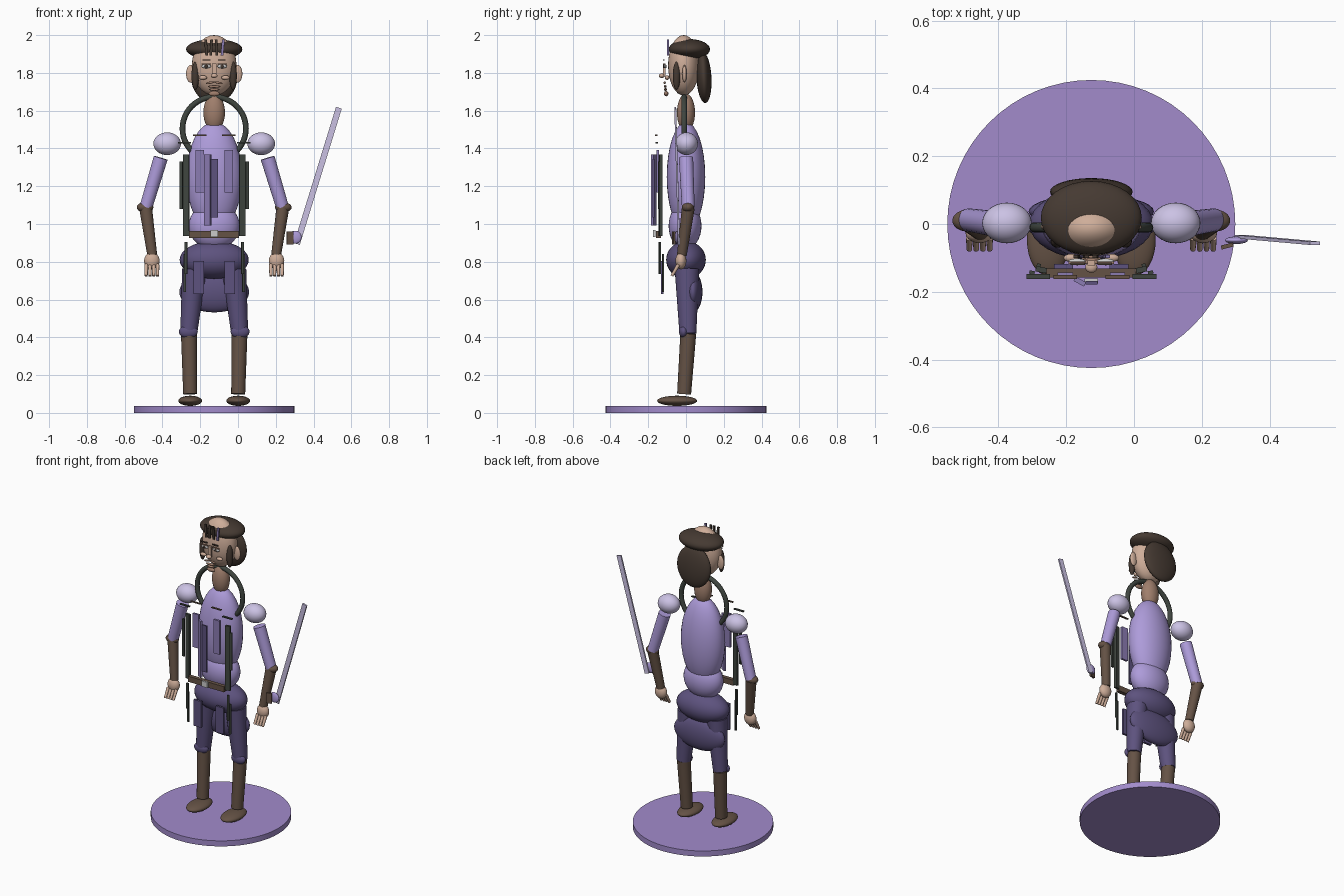
import bpy, math
from mathutils import Vector

CX = -0.126  # the body's own mirror plane


def mat(name, r, g, b):
    m = bpy.data.materials.new(name)
    m.diffuse_color = (r, g, b, 1)
    return m


LAV = mat("lavender", 0.42, 0.33, 0.70)
PALE = mat("pale_lavender", 0.60, 0.54, 0.78)
DARK = mat("dark_purple", 0.11, 0.085, 0.21)
MID = mat("mid_purple", 0.26, 0.20, 0.45)
BROWN = mat("brown", 0.13, 0.085, 0.06)
HAIR = mat("hair", 0.06, 0.042, 0.032)
SKIN = mat("skin", 0.62, 0.42, 0.32)
TAN = mat("neck_skin", 0.35, 0.21, 0.15)
GREEN = mat("dark_green", 0.05, 0.06, 0.05)
BASE = mat("base_purple", 0.36, 0.26, 0.60)
WHITE = mat("eye_white", 0.7, 0.7, 0.72)


def finish(name, m):
    o = bpy.context.object
    o.name = name
    o.data.materials.append(m)
    return o


def ball(name, m, loc, r, rot=(0, 0, 0), seg=32):
    bpy.ops.mesh.primitive_uv_sphere_add(segments=seg, ring_count=seg // 2, location=loc, rotation=rot)
    bpy.context.object.scale = r
    bpy.ops.object.shade_smooth()
    return finish(name, m)


def box(name, m, loc, size, rot=(0, 0, 0)):
    bpy.ops.mesh.primitive_cube_add(size=1, location=loc, rotation=rot)
    bpy.context.object.scale = size
    return finish(name, m)


def limb(name, m, a, b, r1, r2, seg=24):
    a, b = Vector(a), Vector(b)
    bpy.ops.mesh.primitive_cone_add(vertices=seg, radius1=r1, radius2=r2, depth=(b - a).length,
                                    location=(a + b) / 2,
                                    rotation=(b - a).to_track_quat('Z', 'Y').to_euler())
    bpy.ops.object.shade_smooth_by_angle(angle=math.radians(40))
    return finish(name, m)


# base disc
limb("base_disc", BASE, (CX, 0, 0), (CX, 0, 0.037), 0.425, 0.425, 64)

# torso and hips
ball("torso", LAV, (CX, 0, 1.25), (0.148, 0.102, 0.29))
ball("waist", LAV, (CX, -0.005, 0.99), (0.135, 0.087, 0.125))
ball("hips", DARK, (CX, 0, 0.81), (0.183, 0.105, 0.1))
ball("skirt_back", DARK, (CX, 0.037, 0.64), (0.185, 0.05, 0.108))

# neck, collar ring and head
ball("neck", TAN, (CX, 0, 1.59), (0.057, 0.048, 0.1))
bpy.ops.mesh.primitive_torus_add(location=(CX, -0.01, 1.505), rotation=(math.pi / 2, 0, 0),
                                 major_segments=48, minor_segments=12,
                                 major_radius=0.168, minor_radius=0.015)
bpy.ops.object.shade_smooth()
finish("collar_ring", GREEN)
ball("head", SKIN, (CX, -0.012, 1.84), (0.118, 0.083, 0.16))
ball("hair_cap", HAIR, (CX, 0.018, 1.925), (0.149, 0.109, 0.054))
ball("hair_back", HAIR, (CX, 0.095, 1.775), (0.122, 0.04, 0.135), (math.radians(3), 0, 0))

# face centre
box("nose_bridge", SKIN, (CX, -0.115, 1.815), (0.022, 0.015, 0.07))
ball("nose_tip", SKIN, (CX, -0.128, 1.785), (0.018, 0.016, 0.012), seg=16)
ball("upper_lip", TAN, (CX, -0.11, 1.728), (0.035, 0.008, 0.007), seg=16)
ball("lower_lip", TAN, (CX, -0.108, 1.712), (0.028, 0.009, 0.007), seg=16)
ball("chin", TAN, (CX, -0.105, 1.69), (0.03, 0.012, 0.014), seg=16)

# fringe locks
for i, dx in enumerate((-0.043, -0.016, 0.012, 0.045)):
    box("fringe_lock", MID if i == 3 else HAIR, (CX + dx, -0.096, 1.935),
        (0.014, 0.01, 0.085), (0, math.radians((-4, 3, -3, 5)[i]), 0))

# everything that repeats on both sides
for s in (-1, 1):
    X = lambda d: CX + s * d
    side = "right" if s > 0 else "left"

    def n(t):
        return side + "_" + t

    # legs
    ball(n("foot"), BROWN, (X(0.127), -0.047, 0.064), (0.063, 0.106, 0.027))
    limb(n("shin"), BROWN, (X(0.127), -0.01, 0.1), (X(0.134), 0.012, 0.42), 0.037, 0.042)
    ball(n("knee"), DARK, (X(0.137), -0.012, 0.43), (0.05, 0.025, 0.035))
    limb(n("thigh"), DARK, (X(0.135), 0.01, 0.42), (X(0.105), 0.005, 0.76), 0.045, 0.065)

    # arms
    ball(n("shoulder"), PALE, (X(0.249), 0.003, 1.425), (0.073, 0.06, 0.06))
    limb(n("upper_arm"), LAV, (X(0.361), 0.012, 1.09), (X(0.283), 0, 1.35), 0.034, 0.038)
    ball(n("elbow"), BROWN, (X(0.366), 0.01, 1.088), (0.044, 0.032, 0.027))
    limb(n("forearm"), BROWN, (X(0.328), -0.022, 0.835), (X(0.363), 0.012, 1.085), 0.026, 0.034)
    ball(n("hand"), SKIN, (X(0.33), -0.027, 0.805), (0.041, 0.029, 0.045))
    for k in range(4):
        x = X(0.300 + 0.02 * k)
        limb(n("finger"), SKIN, (x, -0.075, 0.725), (x, -0.04, 0.785), 0.008, 0.01, 12)

    # side of the head
    ball(n("ear"), SKIN, (X(0.124), -0.008, 1.795), (0.025, 0.012, 0.047))
    ball(n("sideburn"), HAIR, (X(0.1), -0.05, 1.785), (0.02, 0.02, 0.075))
    ball(n("eye"), WHITE, (X(0.042), -0.11, 1.835), (0.026, 0.008, 0.011), seg=16)
    ball(n("pupil"), HAIR, (X(0.042), -0.118, 1.835), (0.009, 0.004, 0.009), seg=12)
    box(n("eyelid"), TAN, (X(0.042), -0.114, 1.848), (0.05, 0.008, 0.006))
    box(n("eyebrow"), HAIR, (X(0.04), -0.117, 1.868), (0.042, 0.008, 0.007))
    ball(n("cheek"), SKIN, (X(0.06), -0.1, 1.775), (0.022, 0.012, 0.012), seg=16)
    ball(n("moustache"), TAN, (X(0.022), -0.113, 1.748), (0.024, 0.006, 0.006), (0, s * 0.2, 0), 16)

    # harness plates floating in front of the body
    yaw = (0, 0, s * 0.2)
    box(n("harness_post"), GREEN, (X(0.148), -0.135, 1.152), (0.032, 0.016, 0.43), yaw)
    box(n("thin_post"), GREEN, (X(0.175), -0.143, 1.205), (0.016, 0.01, 0.25), yaw)
    box(n("hip_post"), GREEN, (X(0.15), -0.138, 0.82), (0.014, 0.01, 0.17), yaw)
    box(n("hip_strip"), GREEN, (X(0.155), -0.122, 0.74), (0.012, 0.01, 0.2), yaw)
    box(n("chest_panel"), MID, (X(0.077), -0.15, 1.28), (0.045, 0.014, 0.225))
    box(n("skirt_panel"), DARK, (X(0.082), -0.125, 0.717), (0.056, 0.014, 0.175))
    box(n("collar_stitch"), BROWN, (X(0.077), -0.157, 1.47), (0.07, 0.012, 0.006))
    box(n("shoulder_stitch"), GREEN, (X(0.157), -0.155, 1.43), (0.07, 0.014, 0.007))

# central tabard strips and belt
box("light_strip", MID, (-0.16, -0.17, 1.18), (0.035, 0.014, 0.375), (0, 0, -0.5))
box("dark_strip", DARK, (-0.125, -0.173, 1.19), (0.036, 0.01, 0.31))
box("belt", BROWN, (CX, -0.145, 0.945), (0.265, 0.026, 0.037))
box("buckle", WHITE, (CX, -0.168, 0.95), (0.04, 0.014, 0.037))

# sword held off the right side
tilt = math.atan2(0.222, 0.72)
box("sword_blade", PALE, (0.423, -0.047, 1.255), (0.032, 0.01, 0.755), (math.radians(1.5), tilt, 0))
ball("sword_guard", LAV, (0.302, -0.048, 0.93), (0.034, 0.011, 0.034))
box("sword_grip", BROWN, (0.275, -0.065, 0.925), (0.036, 0.012, 0.068), (0, 0, 0.25))
